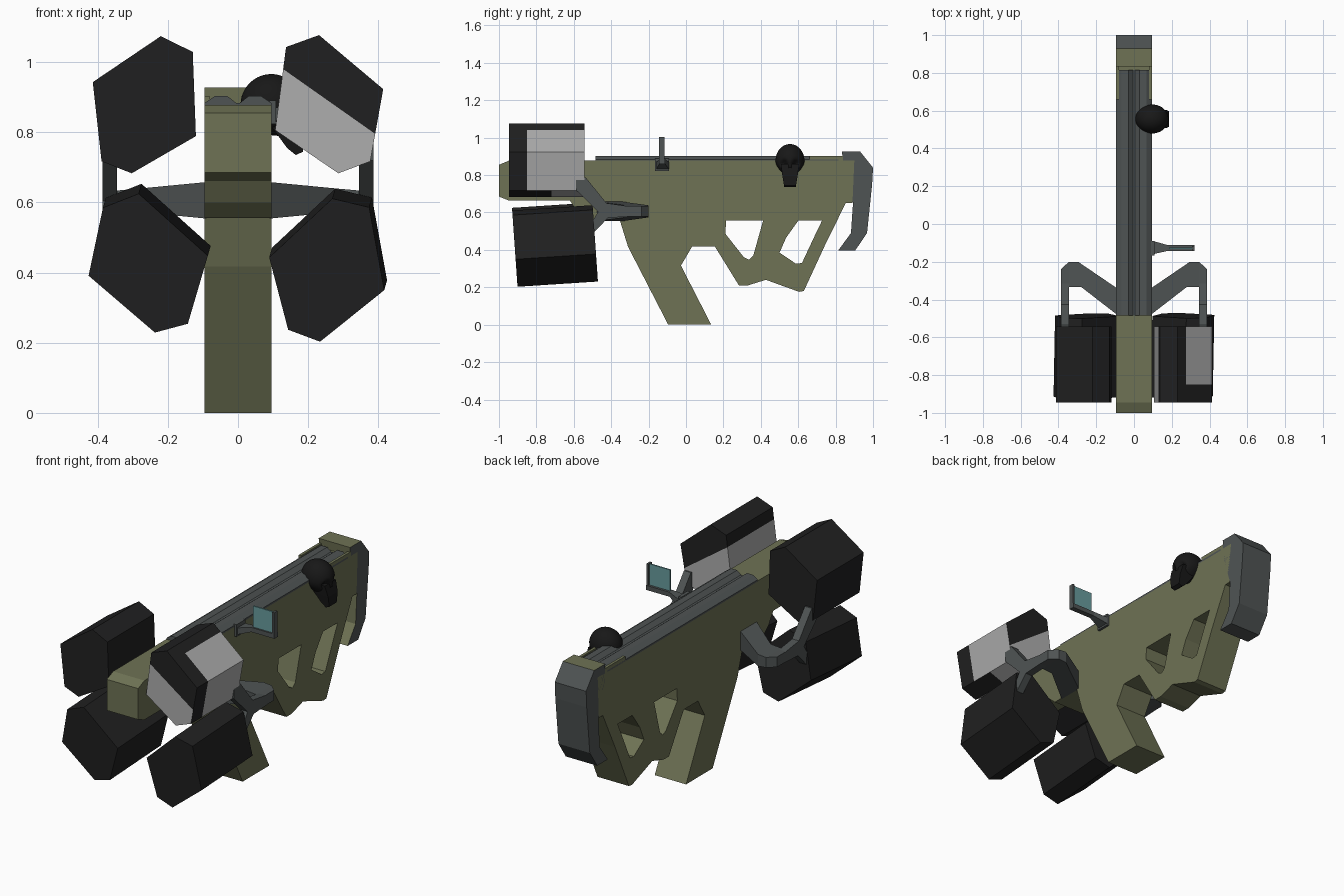
import bpy, bmesh
from mathutils import Vector

if "Cube" in bpy.data.objects:
    bpy.data.objects.remove(bpy.data.objects["Cube"])


def material(name, rgb):
    m = bpy.data.materials.new(name)
    m.diffuse_color = (*rgb, 1)
    m.use_nodes = True
    m.node_tree.nodes["Principled BSDF"].inputs["Base Color"].default_value = m.diffuse_color
    return m


OLIVE = material("olive", (0.158, 0.17, 0.09))
GREY = material("gunmetal", (0.078, 0.088, 0.088))
BLACK = material("black", (0.0145, 0.0145, 0.0148))
PALE = material("pale_grey", (0.42, 0.42, 0.42))
GLASS = material("teal_glass", (0.14, 0.33, 0.34))
SKULL = material("charcoal", (0.009, 0.009, 0.009))


def finish(bm, name, *mats):
    bmesh.ops.recalc_face_normals(bm, faces=bm.faces)
    me = bpy.data.meshes.new(name)
    bm.to_mesh(me)
    bm.free()
    for m in mats:
        me.materials.append(m)
    ob = bpy.data.objects.new(name, me)
    bpy.context.collection.objects.link(ob)
    return ob


def prism(axis, loops, a, b):
    """Extrude an outline (plus hole outlines) along an axis from a to b."""
    bm = bmesh.new()

    def place(u, v):
        return {"x": (a, u, v), "y": (u, a, v), "z": (u, v, a)}[axis]

    edges = []
    for loop in loops:
        vs = [bm.verts.new(place(u, v)) for u, v in loop]
        edges += [bm.edges.new((vs[i - 1], vs[i])) for i in range(len(vs))]
    bmesh.ops.triangle_fill(bm, edges=edges, use_beauty=True)
    ext = bmesh.ops.extrude_face_region(bm, geom=bm.faces[:], use_keep_orig=True)
    move = Vector([(b - a) if c == axis else 0 for c in "xyz"])
    for v in ext["geom"]:
        if isinstance(v, bmesh.types.BMVert):
            v.co += move
    bmesh.ops.recalc_face_normals(bm, faces=bm.faces)
    return bm


def box(name, lo, hi, mat):
    bm = prism("z", [[(lo[0], lo[1]), (hi[0], lo[1]), (hi[0], hi[1]), (lo[0], hi[1])]], lo[2], hi[2])
    return finish(bm, name, mat)


W = 0.095

# Main body with grip, foregrip and two cut-outs
outline = [(-1, .855), (-.945, .878), (.9, .878), (.89, .652), (.855, .652), (.75, .44),
           (.63, .18), (.604, .176), (.427, .24), (.33, .21), (.283, .21), (.155, .417),
           (.032, .417), (-.027, .316), (.135, 0), (-.095, 0), (-.31, .417), (-.353, .556),
           (-.53, .556), (-.58, .6), (-.62, .663), (-.945, .663), (-1, .685)]
hole_a = [(.215, .556), (.412, .556), (.36, .37), (.337, .348), (.31, .36), (.21, .487)]
hole_b = [(.6, .556), (.727, .556), (.695, .49), (.62, .33), (.588, .326), (.5, .385), (.535, .465)]
finish(prism("x", [outline, hole_a, hole_b], -W, W), "body", OLIVE)

# Ribbed top rail with olive edge strips at the rear
rail = [(-W, .874), (-W, .884), (-.066, .903), (-.03, .903), (-.006, .884),
        (.006, .884), (.03, .903), (.066, .903), (W, .884), (W, .874)]
finish(prism("y", [rail], -.485, .815), "top_rail", GREY)
for s in (-1, 1):
    x0, x1 = sorted((s * .08, s * W))
    box("rail_edge", (x0, .66, .875), (x1, .84, .902), OLIVE)

# Shoulder plate: olive on its top and forward faces
butt = [(.834, .927), (.93, .927), (1, .84), (.995, .75), (.968, .49), (.904, .396),
        (.813, .396), (.882, .49), (.893, .652), (.845, .8)]
bm = prism("x", [butt], -W, W)
for f in bm.faces:
    f.material_index = 1 if f.normal.z > .95 or f.normal.y < -.5 else 0
finish(bm, "shoulder_plate", GREY, OLIVE)

# Side arms and the forks that carry the pods
arm = [(.09, -.48), (.09, -.34), (.296, -.2), (.344, -.2), (.386, -.238),
       (.386, -.44), (.344, -.44), (.344, -.333), (.28, -.333)]
fork = [(-.3, .632), (-.425, .65), (-.535, .786), (-.588, .786), (-.588, .72), (-.47, .604),
        (-.508, .54), (-.508, .476), (-.417, .572), (-.3, .578)]
for s in (-1, 1):
    bm = prism("z", [[(s * x, y) for x, y in arm]], -1, 1)
    for v in bm.verts:
        t = min(1, (abs(v.co.x) - .09) / .25)
        v.co.z = .606 + v.co.z * (.052 - .024 * t)
    finish(bm, "side_arm", GREY)
    finish(prism("x", [fork], s * .345, s * .387), "pod_fork", GREY)

# Upper pods, the right one with pale panels
left_hex = [(-.22, 1.074), (-.129, 1.029), (-.12, .789), (-.303, .683), (-.389, .717), (-.414, .943)]
right_hex = [(.231, 1.077), (.137, 1.043), (.106, .806), (.286, .683), (.377, .717), (.414, .923)]
finish(prism("y", [left_hex], -.946, -.543), "upper_left_pod", BLACK)
bm = prism("y", [right_hex], -.946, -.543)
slant = Vector((.183, 0, .26)).normalized()
corner = Vector((.129, 0, .98))
for co, no in ((corner, slant), ((0, -.85, 0), (0, 1, 0)), ((.275, 0, 0), (1, 0, 0)), ((0, -.72, 0), (0, 1, 0))):
    bmesh.ops.bisect_plane(bm, geom=bm.verts[:] + bm.edges[:] + bm.faces[:], plane_co=co, plane_no=no)
bm.normal_update()
for f in bm.faces:
    c, n = f.calc_center_median(), f.normal
    below = (c - corner).dot(slant) < 0
    if n.x > .3 and n.z > -.6:                      # outer side panels
        pale = c.y > -.85 and c.x > .275
    elif n.x > .2 and n.z < -.6:                    # small underside facet
        pale = c.y > -.72
    else:                                           # ends and inner sides
        pale = below
    f.material_index = int(pale)
finish(bm, "upper_right_pod", BLACK, PALE)

# Lower pods, tipped slightly
low_left = [(-.283, .625), (-.086, .448), (-.143, .254), (-.237, .229), (-.426, .391), (-.385, .585)]
low_right = [(.269, .611), (.089, .443), (.143, .237), (.234, .203), (.417, .35), (.374, .586)]
for name, hexa, dx in (("lower_left_pod", low_left, .008), ("lower_right_pod", low_right, .008)):
    bm = prism("y", [hexa], 0, .43)
    for v in bm.verts:
        t = v.co.y / .43
        v.co.y += -.93 + (.62 - v.co.z) * .07
        v.co.z += .028 * t
        v.co.x += dx * t
    finish(bm, name, BLACK)

# Side sight: mount, stem, frame and glass
box("sight_mount", (.09, -.166, .823), (.108, -.09, .89), GREY)
bm = prism("z", [[(.1, -.16), (.1, -.09), (.18, -.112), (.32, -.112), (.32, -.142), (.18, -.142)]], .83, .868)
for v in bm.verts:
    if v.co.x > .15:
        v.co.z += .03 if v.co.z < .85 else .017
finish(bm, "sight_stem", GREY)
box("sight_frame", (.308, -.144, .865), (.32, -.116, 1.003), GREY)
box("sight_glass", (.185, -.133, .88), (.31, -.125, 1.0), GLASS)

# Skull ornament facing sideways, with pressed-in eyes and nose
bm = bmesh.new()
bmesh.ops.create_icosphere(bm, subdivisions=4, radius=1)
for v in bm.verts:
    p = v.co
    dent = 0
    for ey, ez, r in ((-.4, -.25, .32), (.4, -.25, .32), (0, -.6, .2)):
        if p.x > 0:
            d = ((p.y - ey) ** 2 + (p.z - ez) ** 2) ** .5
            dent = max(dent, .35 * max(0, 1 - (d / r) ** 2))
    low = max(0, -p.z - .2)
    p.x = p.x * (1 - dent) + low * .25
    p.y *= 1 - .35 * low
    v.co = Vector((.095 + p.x * .088, .556 + p.y * .077, .878 + p.z * .088))
for f in bm.faces:
    f.smooth = True
finish(bm, "skull", SKULL)
jaw = [(.085, .86), (.17, .86), (.186, .8), (.186, .745), (.165, .735), (.14, .755), (.1, .81)]
bm = prism("y", [jaw], .508, .604)
for v in bm.verts:
    v.co.y = .556 + (v.co.y - .556) * (1 - max(0, .84 - v.co.z) * 3.5)
finish(bm, "skull_jaw", SKULL)
